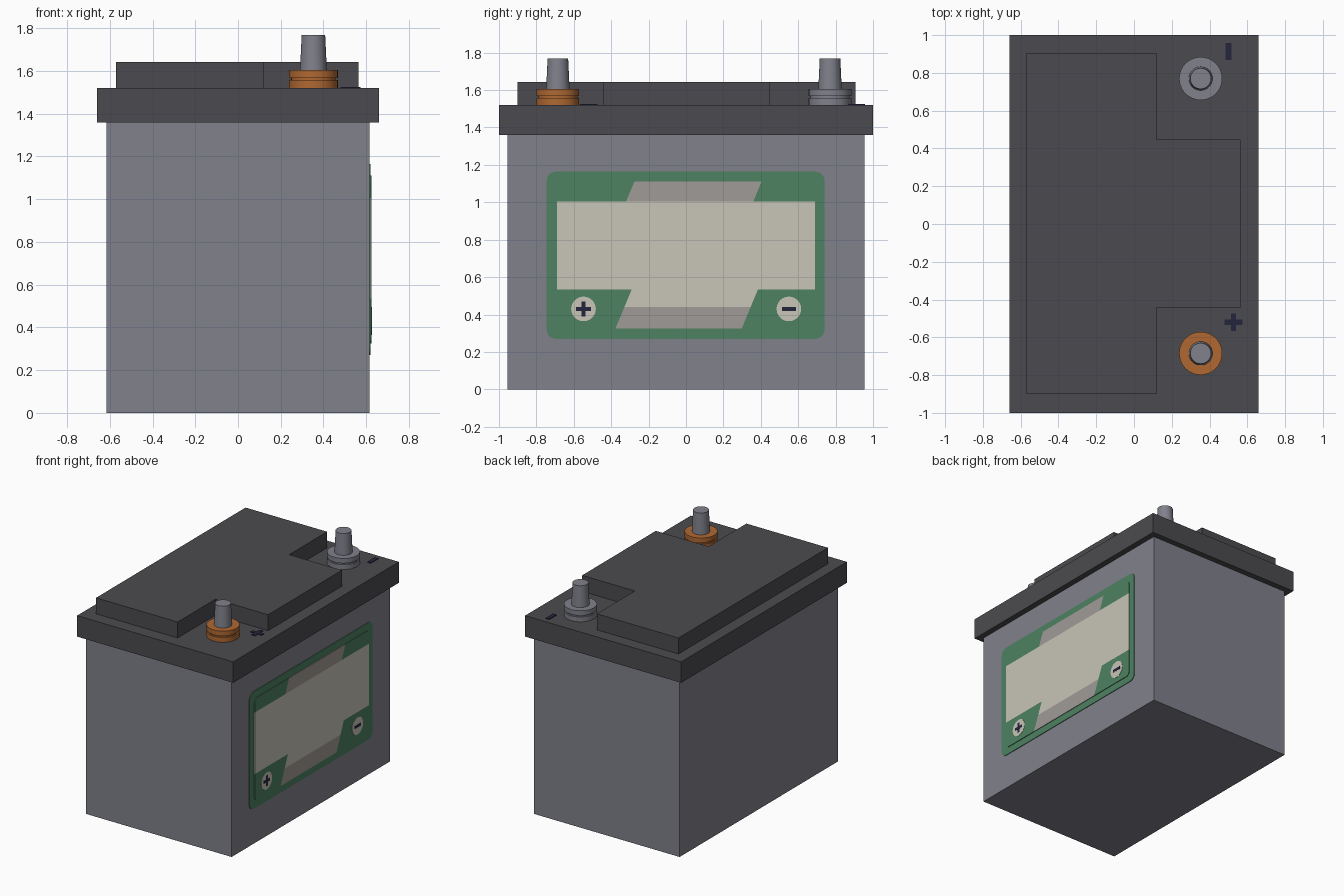
import bpy, bmesh, math
from mathutils import Vector

if "Cube" in bpy.data.objects:
    bpy.data.objects.remove(bpy.data.objects["Cube"])


def material(name, srgb):
    m = bpy.data.materials.new(name)
    lin = [((c / 255 + 0.055) / 1.055) ** 2.4 for c in srgb]
    m.diffuse_color = (*lin, 1)
    m.use_nodes = True
    m.node_tree.nodes["Principled BSDF"].inputs["Base Color"].default_value = m.diffuse_color
    return m


GREY = material("case grey", (128, 129, 139))
DARK = material("lid charcoal", (75, 74, 78))
GREEN = material("label green", (77, 130, 98))
CREAM = material("label cream", (200, 197, 184))
TAUPE = material("label taupe", (160, 155, 151))
ORANGE = material("terminal orange", (176, 104, 50))
NAVY = material("symbol navy", (37, 37, 62))


def finish(name, bm, *mats):
    bmesh.ops.recalc_face_normals(bm, faces=bm.faces)
    me = bpy.data.meshes.new(name)
    bm.to_mesh(me)
    bm.free()
    for m in mats:
        me.materials.append(m)
    ob = bpy.data.objects.new(name, me)
    bpy.context.collection.objects.link(ob)
    return ob


def prism(points, depth):
    """Extrude a 3D outline along a depth vector."""
    bm = bmesh.new()
    f = bm.faces.new([bm.verts.new(p) for p in points])
    r = bmesh.ops.extrude_face_region(bm, geom=[f], use_keep_orig=True)
    verts = [v for v in r["geom"] if isinstance(v, bmesh.types.BMVert)]
    bmesh.ops.translate(bm, verts=verts, vec=Vector(depth))
    return bm


def slab(name, outline, z0, z1, mat):
    return finish(name, prism([(x, y, z0) for x, y in outline], (0, 0, z1 - z0)), mat)


def plate(outline, x0, x1):
    """Plate on the right-hand side of the case; outline in (y, z)."""
    return prism([(x0, y, z) for y, z in outline], (x1 - x0, 0, 0))


def rect(hx, hy, cx=0, cy=0):
    return [(cx - hx, cy - hy), (cx + hx, cy - hy), (cx + hx, cy + hy), (cx - hx, cy + hy)]


def rounded(hx, hy, cx, cy, r, n=6):
    pts = []
    for k, (sx, sy) in enumerate([(1, 1), (-1, 1), (-1, -1), (1, -1)]):
        for i in range(n + 1):
            a = math.pi / 2 * (k + i / n)
            pts.append((cx + sx * (hx - r) + r * math.cos(a), cy + sy * (hy - r) + r * math.sin(a)))
    return pts


def cross(h, t, cx, cy):
    q = [(h, -t), (h, t), (t, t)]
    pts = []
    for _ in range(4):
        pts += q
        q = [(-b, a) for a, b in q]
    return [(cx + a, cy + b) for a, b in pts]


def lathe(name, profile, cx, cy, mat, n=40):
    bm = bmesh.new()
    rings = [[bm.verts.new((cx + r * math.cos(2 * math.pi * i / n),
                            cy + r * math.sin(2 * math.pi * i / n), z)) for i in range(n)]
             for r, z in profile]
    for a, b in zip(rings, rings[1:]):
        for i in range(n):
            bm.faces.new((a[i], a[(i + 1) % n], b[(i + 1) % n], b[i]))
    bm.faces.new(rings[0])
    bm.faces.new(rings[-1])
    ob = finish(name, bm, mat)
    bpy.context.view_layer.objects.active = ob
    ob.select_set(True)
    bpy.ops.object.shade_smooth_by_angle(angle=math.radians(35))
    ob.select_set(False)


# Case, overhanging lid and T-shaped raised cover
slab("case", rect(0.615, 0.955), 0, 1.36, GREY)
slab("lid", rect(0.66, 1.0), 1.36, 1.52, DARK)
cover = [(-0.57, -0.9), (0.12, -0.9), (0.12, -0.443), (0.565, -0.443),
         (0.565, 0.447), (0.12, 0.447), (0.12, 0.905), (-0.57, 0.905)]
slab("raised_cover", cover, 1.52, 1.642, DARK)

# Terminals: grooved collar and tapered post
for side, y, mat in (("positive", -0.685, ORANGE), ("negative", 0.77, GREY)):
    lathe(side + "_collar", [(0.114, 1.52), (0.114, 1.557), (0.104, 1.557),
                             (0.104, 1.568), (0.114, 1.568), (0.114, 1.605)], 0.353, y, mat)
    lathe(side + "_post", [(0.063, 1.60), (0.055, 1.768)], 0.353, y, GREY)

# Polarity marks on the lid
slab("lid_plus", cross(0.047, 0.014, 0.527, -0.52), 1.52, 1.525, NAVY)
slab("lid_minus", rect(0.015, 0.045, 0.5, 0.913), 1.52, 1.525, NAVY)

# Label border
finish("label_border", plate(rounded(0.743, 0.447, -0.002, 0.717, 0.05), 0.614, 0.62), GREEN)

# Label panel, cut along its colour boundaries
SLANTS = {"top": ((-0.32, 1.005), (0.36, 1.005)), "low": ((-0.29, 0.535), (0.385, 0.535))}
SLOPE = 0.415
bm = plate(rounded(0.69, 0.393, 0, 0.717, 0.035), 0.619, 0.625)


def cut(y, z, ny, nz):
    bmesh.ops.bisect_plane(bm, geom=bm.verts[:] + bm.edges[:] + bm.faces[:], dist=1e-5,
                           plane_co=(0, y, z), plane_no=(0, ny, nz))


for z in (0.44, 0.535, 1.005):
    cut(0, z, 0, 1)
for pair in SLANTS.values():
    for y, z in pair:
        cut(y, z, 1, -SLOPE)
for f in bm.faces:
    c = f.calc_center_median()
    if 0.535 < c.z < 1.005:
        f.material_index = 1
        continue
    (y0, z0), (y1, _) = SLANTS["top" if c.z > 1 else "low"]
    shifted = c.y - SLOPE * (c.z - z0)
    if y0 < shifted < y1:
        f.material_index = 1 if 0.44 < c.z < 0.535 else 2
finish("label_panel", bm, GREEN, CREAM, TAUPE)

# Polarity badges on the label
for side, y in (("plus", -0.548), ("minus", 0.55)):
    finish("badge_" + side, plate(rounded(0.066, 0.066, y, 0.43, 0.0659), 0.624, 0.6265), CREAM)
    mark = cross(0.04, 0.011, y, 0.43) if side == "plus" else rect(0.038, 0.011, y, 0.43)
    finish("badge_symbol_" + side, plate(mark, 0.625, 0.628), NAVY)
